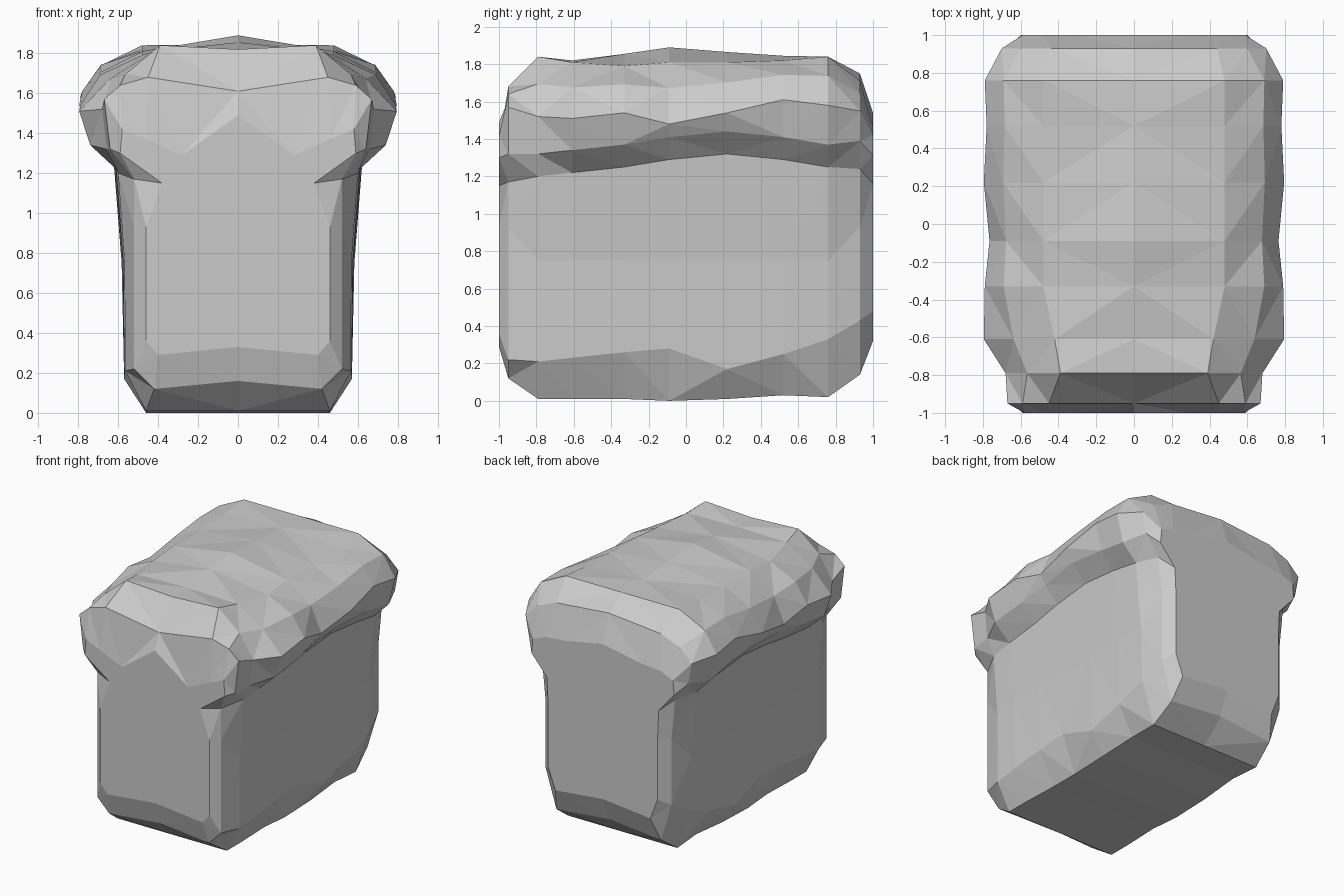
import bpy, bmesh

# Cross-sections from front to back; each row describes half a slice:
# y, bottom x, bottom z, side x, side z, neck x, neck z,
# rim x, rim z, crown edge x, crown edge z, crown centre z
SLICES = [
    (-1.00, .40, .29, .46, .36, .38, 1.15, .58, 1.42, .28, 1.29, 1.49),
    (-.95, .42, .12, .52, .22, .52, 1.17, .67, 1.57, .45, 1.68, 1.61),
    (-.79, .46, .01, .565, .21, .60, 1.20, .68, 1.52, .39, 1.84, 1.82),
    (-.61, .46, .01, .57, .23, .61, 1.22, .795, 1.51, .42, 1.81, 1.82),
    (-.33, .45, .01, .57, .26, .615, 1.25, .79, 1.54, .48, 1.79, 1.855),
    (-.09, .46, .00, .565, .28, .62, 1.29, .765, 1.48, .48, 1.81, 1.89),
    (.22, .46, .01, .57, .17, .625, 1.32, .795, 1.54, .48, 1.81, 1.865),
    (.52, .45, .03, .57, .25, .625, 1.29, .78, 1.61, .48, 1.82, 1.845),
    (.76, .46, .02, .565, .33, .62, 1.25, .79, 1.58, .48, 1.84, 1.84),
    (.93, .44, .14, .53, .43, .56, 1.24, .70, 1.55, .44, 1.71, 1.75),
    (1.00, .40, .32, .46, .48, .47, 1.16, .59, 1.42, .32, 1.48, 1.54),
]


def half_slice(row):
    y, bx, bz, sx, sz, nx, nz, rx, rz, ex, ez, cz = row
    end, middle = abs(y) == 1, abs(y) < .9
    lip = (nx + (rx - nx) * .7, nz + .12) if middle else (rx + .01 - .04 * (not end), nz + .15)
    bulge = .03 if not middle or y < -.5 else .055
    side = ((sx + nx) / 2 - .015, .75) if middle else (sx, .93)
    dip = 0 if middle else .04
    return [(0, bz + dip), (bx, bz), (sx, sz), side, (nx, nz), lip, (rx, rz),
            ((rx + ex) / 2 + bulge, (rz + ez) / 2 + bulge * .5),
            (ex, ez), (0, cz)]


# Loaf: loft the mirrored slices along its length
bm = bmesh.new()
rings = []
for row in SLICES:
    half = half_slice(row)
    outline = half + [(-x, z) for x, z in reversed(half[1:-1])]
    rings.append([bm.verts.new((x, row[0], z)) for x, z in outline])
n = len(rings[0])
for a, b in zip(rings, rings[1:]):
    for i in range(n):
        j = (i + 1) % n
        bm.faces.new((a[i], a[j], b[j], b[i]))

# Flat cut ends, fanned from a central point
for ring, y in ((rings[0], -1), (rings[-1], 1)):
    hub = bm.verts.new((0, y, 1))
    for i in range(n):
        bm.faces.new((ring[i], ring[(i + 1) % n], hub))

bmesh.ops.triangulate(bm, faces=bm.faces[:], quad_method='SHORT_EDGE')
bmesh.ops.recalc_face_normals(bm, faces=bm.faces[:])
mesh = bpy.data.meshes.new("bread_loaf")
bm.to_mesh(mesh)
bm.free()
loaf = bpy.data.objects.new("bread_loaf", mesh)
bpy.context.collection.objects.link(loaf)
